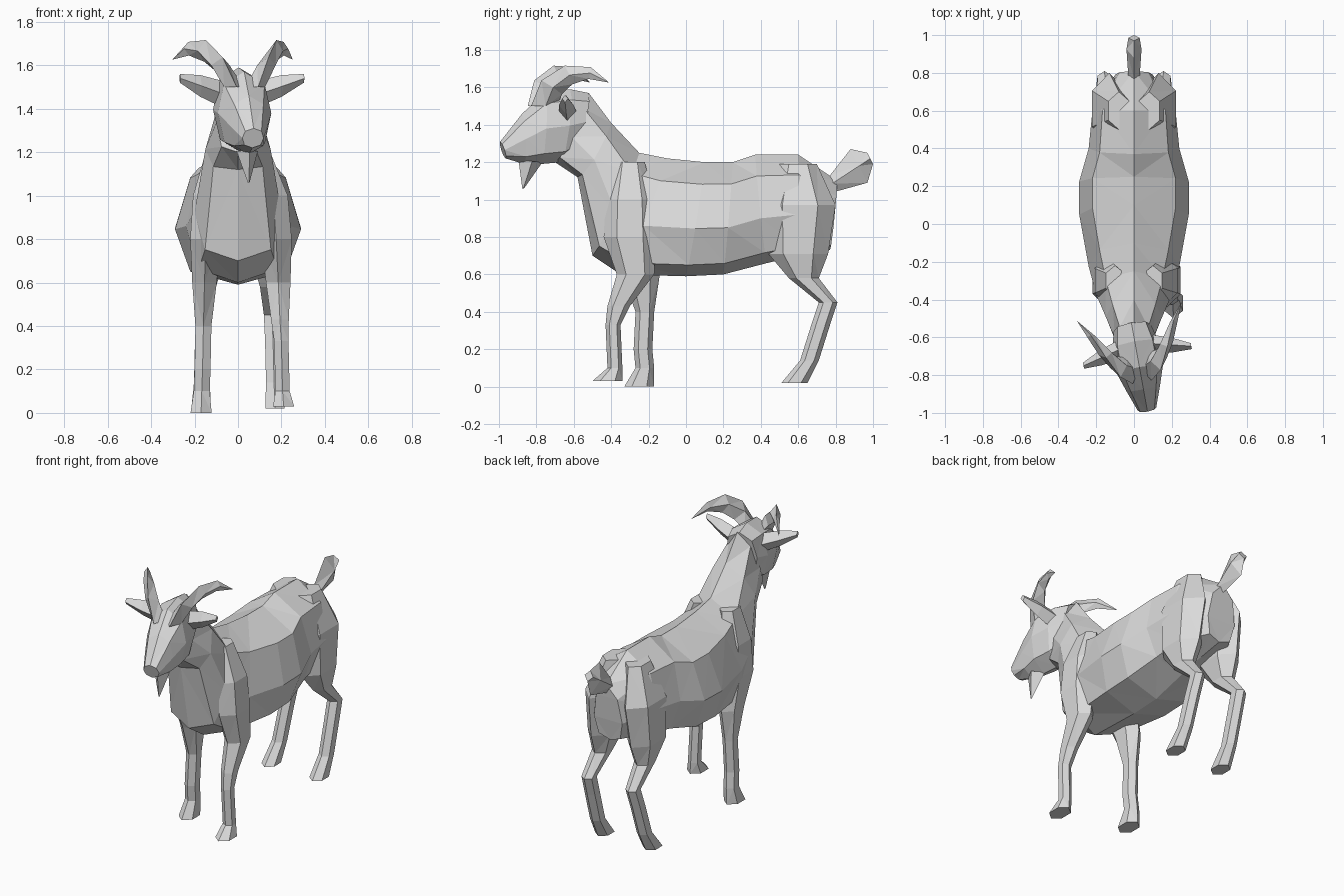
import bpy, bmesh
from math import cos, sin, pi, copysign
from mathutils import Vector, Matrix

if "Cube" in bpy.data.objects:
    bpy.data.objects.remove(bpy.data.objects["Cube"])

GREY = (.7, .7, .7, 1)
coat = bpy.data.materials.new("pale_grey")
coat.use_nodes = True
coat.diffuse_color = GREY
coat.node_tree.nodes["Principled BSDF"].inputs["Base Color"].default_value = GREY

# The head is turned slightly to its left
pivot = Vector((0, -.6, 0))
head_turn = Matrix.Translation(pivot) @ Matrix.Rotation(.18, 4, 'Z') @ Matrix.Translation(-pivot)


def mix(start, end, t):
    return start + (end - start) * t


def steps(count):
    return [i / (count - 1) for i in range(count)]


def loft(name, rings, sides=6, wide=(1, 0, 0), side=1, power=1, sag=0, matrix=Matrix()):
    """Skin rings, each given by two opposite points and a half width."""
    bm = bmesh.new()
    loops = []
    for p, q, width in rings:
        p, q = Vector(p), Vector(q)
        loop = []
        for i in range(sides):
            angle = 2 * pi * i / sides
            across = copysign(abs(sin(angle)) ** power, sin(angle))
            point = (p + q) / 2 + (p - q) / 2 * cos(angle) + Vector(wide) * width * across
            point.x *= side
            point.z -= sag * across * across
            loop.append(bm.verts.new(matrix @ point))
        loops.append(loop)
    for a, b in zip(loops, loops[1:]):
        for i in range(sides):
            j = (i + 1) % sides
            bm.faces.new((a[i], a[j], b[j], b[i]))
    bm.faces.new(loops[0])
    bm.faces.new(loops[-1])
    bmesh.ops.recalc_face_normals(bm, faces=bm.faces)
    bmesh.ops.triangulate(bm, faces=bm.faces)
    mesh = bpy.data.meshes.new(name)
    bm.to_mesh(mesh)
    bm.free()
    mesh.materials.append(coat)
    bpy.context.collection.objects.link(bpy.data.objects.new(name, mesh))


def profile_rings(profile):
    """Rings on the centre plane from (top y, top z, bottom y, bottom z, half width)."""
    return [((0, y, z), (0, low_y, low_z), width) for y, z, low_y, low_z, width in profile]


def leg(name, path, hip_x, foot_x, side):
    """Level rings along a path of (y, z, half depth)."""
    rings = []
    for t, (y, z, depth) in zip(steps(len(path)), path):
        x = mix(hip_x, foot_x, t ** .3)
        rings.append(((x, y - depth, z), (x, y + depth, z), .02 + depth * .45))
    loft(name, rings, side=side)


# Neck, barrel and rump in one skin, widest at the belly
trunk = [
    (-.52, 1.57, -.7, 1.2, .1),
    (-.4, 1.41, -.58, 1.12, .15),
    (-.25, 1.25, -.5, .7, .2),
    (-.1, 1.22, -.35, .6, .24),
    (.1, 1.2, 0, .59, .29),
    (.25, 1.2, .2, .6, .29),
    (.37, 1.24, .43, .66, .24),
    (.6, 1.24, .6, .7, .22),
    (.81, 1.1, .77, .73, .1),
]
loft("body", profile_rings(trunk), sides=8, power=.8, sag=.05)

# Head from crown to nose
skull = [
    (-.52, 1.57, -.58, 1.26, .1),
    (-.62, 1.59, -.67, 1.2, .125),
    (-.76, 1.57, -.78, 1.19, .125),
    (-.88, 1.46, -.87, 1.19, .09),
    (-1, 1.31, -.97, 1.22, .05),
]
loft("head", profile_rings(skull), sides=8, power=.8, matrix=head_turn)

# Beard tapering to a point
beard = [(-.9, 1.21, -.77, 1.2, .05), (-.88, 1.06, -.87, 1.06, .004)]
loft("beard", profile_rings(beard), sides=4, matrix=head_turn)

# Upturned tail
tail = [
    (.77, 1.13, .79, 1.04, .03),
    (.88, 1.27, .97, 1.09, .04),
    (.97, 1.25, 1, 1.19, .03),
]
loft("tail", profile_rings(tail), sides=4)

# Horns sweep back along an arc and thin out
horn = []
for t in steps(5):
    angle = mix(pi, pi / 4, t)
    outward = Vector((0, cos(angle), sin(angle)))
    centre = Vector((mix(.05, .28, t), -.59, 1.5)) + outward * .18
    taper = 1.02 - t * t
    thick = outward * taper * .07
    horn.append((centre + thick, centre - thick, taper * .045))

# Ears point sideways and slightly up
ear = []
for t in steps(3):
    centre = Vector((mix(.09, .29, t), mix(-.65, -.7, t), mix(1.47, 1.54, t)))
    half = .06 - .04 * t * t
    rise = Vector((0, 0, half))
    ear.append((centre + rise, centre - rise, half * .8))

# Thigh, hock and hind hoof
hind_path = [
    (.6, 1.19, .1),
    (.61, .97, .19),
    (.6, .71, .16),
    (.63, .58, .08),
    (.76, .45, .05),
    (.72, .33, .05),
    (.66, .14, .05),
    (.58, .02, .07),
]

for side, label in ((1, "left"), (-1, "right")):
    loft(label + "_horn", horn, sides=4, side=side, matrix=head_turn)
    loft(label + "_ear", ear, sides=4, wide=(0, 1, 0), side=side, matrix=head_turn)
    leg(label + "_hind_leg", hind_path, .08, .17, side)

# Shoulders and front legs; the left one steps forward
shoulder = [(-.3, 1.2, .08), (-.3, 1, .13), (-.3, .8, .14)]
left_shin = [
    (-.27, .6, .1),
    (-.36, .43, .06),
    (-.39, .33, .04),
    (-.38, .1, .04),
    (-.42, .03, .08),
]
right_shin = [
    (-.24, .6, .1),
    (-.22, .4, .05),
    (-.23, .2, .05),
    (-.22, .1, .05),
    (-.25, 0, .08),
]
leg("left_front_leg", shoulder + left_shin, .1, .21, 1)
leg("right_front_leg", shoulder + right_shin, .1, .17, -1)
